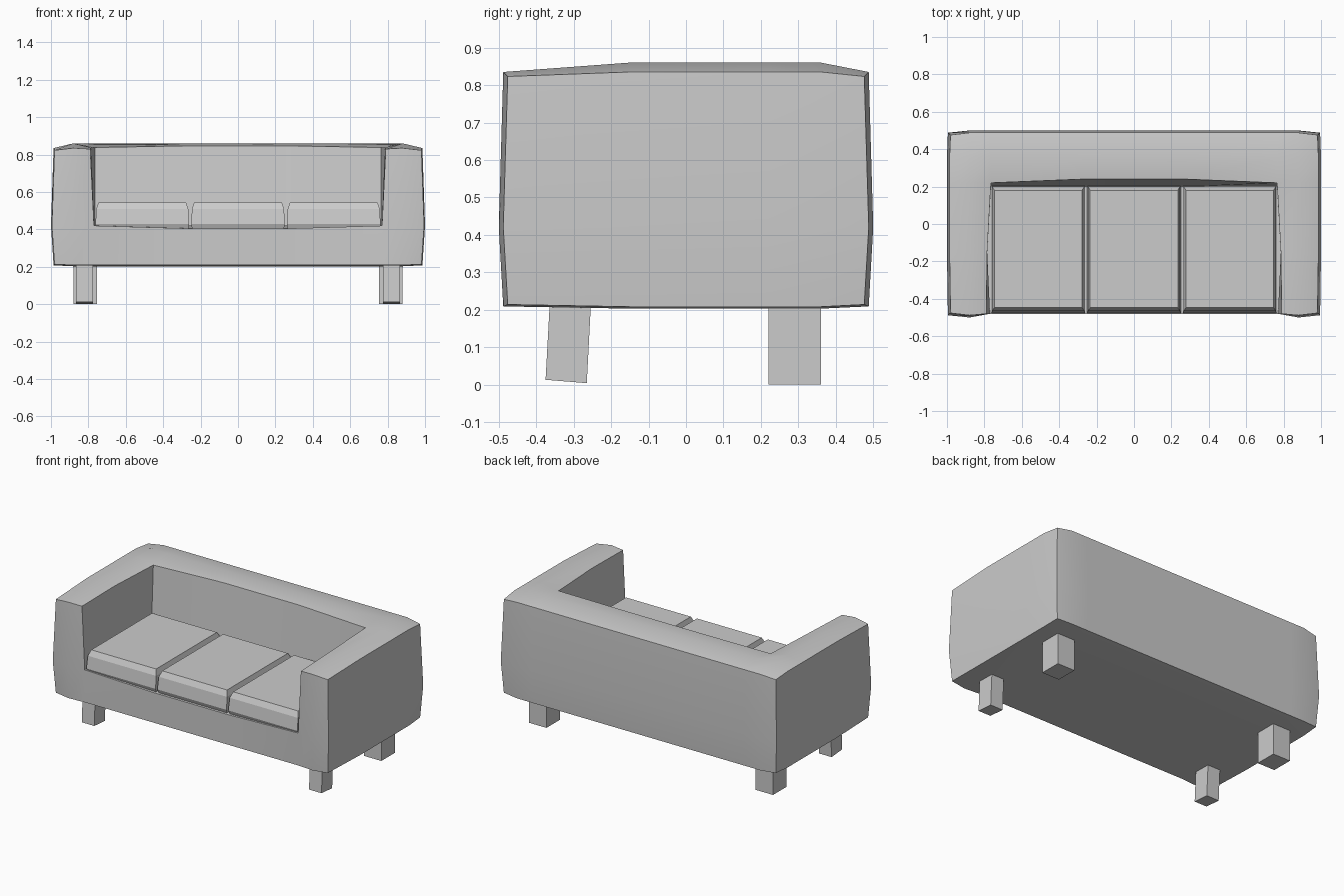
import bpy, bmesh
from mathutils import Vector

if "Cube" in bpy.data.objects:
    bpy.data.objects.remove(bpy.data.objects["Cube"])

XS = [-1, -0.88, -0.77, -0.27, 0.27, 0.77, 0.88, 1]
YS = [-0.5, -0.15, 0.22, 0.36, 0.5]
ZS = [0.203, 0.42, 0.86]


def finish(name, bm, smooth=False):
    bmesh.ops.recalc_face_normals(bm, faces=bm.faces)
    mesh = bpy.data.meshes.new(name)
    bm.to_mesh(mesh)
    bm.free()
    ob = bpy.data.objects.new(name, mesh)
    bpy.context.collection.objects.link(ob)
    if smooth:
        bpy.ops.object.select_all(action='DESELECT')
        ob.select_set(True)
        bpy.context.view_layer.objects.active = ob
        bpy.ops.object.shade_smooth_by_angle(angle=0.35)
    return ob


def solid(i, j, k):
    inside = 0 <= i < 7 and 0 <= j < 4 and 0 <= k < 2
    return inside and not (2 <= i <= 4 and j < 2 and k == 1)


def padded(i, j, k):
    """Grid point pulled in near the edges, for a plump upholstered shape."""
    x, y, z = XS[i], YS[j], ZS[k]
    sx = 1 if x > 0 else -1
    side, end = i in (0, 7), j in (0, 4)
    if side:
        x -= sx * ((0.014 if k != 1 else 0) + (0.005 if end else 0))
    elif i in (2, 5):
        x = sx * (0.79 if k == 2 else 0.77, 0.785, 0.765, 0.765, 0.77)[j]
    if end:
        inset = (0.012 if k != 1 else 0) + (0.012 if side else 0)
        if j == 0 and 2 <= i <= 5:
            inset = 0.02
        y -= inset if j == 4 else -inset
    elif j == 2 and 2 <= i <= 5:
        y = 0.2 if k == 1 else (0.24 if i in (3, 4) else 0.22)
    if k == 2:
        z -= 0.025 * (side or end) + 0.012 * (side and end)
        if j <= 2 and 2 <= i <= 5:
            z = 0.83 if j == 0 else (0.847 if i in (3, 4) else 0.838)
    elif k == 0:
        z += 0.005 * side + 0.006 * end
    elif j == 0 and i in (3, 4):
        z = 0.405
    return Vector((x, y, z))


# Upholstered frame: base, arms and back in one shell
bm = bmesh.new()
verts = {}
for i in range(7):
    for j in range(4):
        for k in range(2):
            if not solid(i, j, k):
                continue
            for axis in range(3):
                for d in (0, 1):
                    n = [i, j, k]
                    n[axis] += 2 * d - 1
                    if solid(*n):
                        continue
                    face = []
                    for a, b in ((0, 0), (1, 0), (1, 1), (0, 1)):
                        p = [i, j, k]
                        p[axis] += d
                        p[(axis + 1) % 3] += a
                        p[(axis + 2) % 3] += b
                        p = tuple(p)
                        if p not in verts:
                            verts[p] = bm.verts.new(padded(*p))
                        face.append(verts[p])
                    bm.faces.new(face)
finish("sofa_frame", bm, True)


def loft(name, rings, smooth=False):
    """Stack of rectangles (x0, x1, y0, y1, z) joined into a closed solid."""
    bm = bmesh.new()
    loops = [[bm.verts.new((x, y, z)) for x, y in
              ((x0, y0), (x1, y0), (x1, y1), (x0, y1))]
             for x0, x1, y0, y1, z in rings]
    for a, b in zip(loops, loops[1:]):
        for s in range(4):
            t = (s + 1) % 4
            bm.faces.new((a[s], a[t], b[t], b[s]))
    bm.faces.new(loops[0][::-1])
    bm.faces.new(loops[-1])
    return finish(name, bm, smooth)


# Three seat cushions with sloped top edges
for n, c in enumerate((-0.512, 0, 0.512)):
    loft(f"seat_cushion_{n + 1}", [
        (c - 0.246, c + 0.246, -0.465, 0.205, 0.405),
        (c - 0.25, c + 0.25, -0.475, 0.205, 0.43),
        (c - 0.246, c + 0.246, -0.465, 0.20, 0.51),
        (c - 0.234, c + 0.234, -0.447, 0.18, 0.545)])

# Legs: upright thick back pair, slimmer raked front pair
for s, side in ((-1, "left"), (1, "right")):
    loft(f"back_leg_{side}", [(s * 0.755, s * 0.88, 0.22, 0.36, 0),
                              (s * 0.755, s * 0.88, 0.22, 0.36, 0.215)])
    leg = loft(f"front_leg_{side}",
               [(s * 0.775, s * 0.865, -0.375, -0.265, 0.009),
                (s * 0.775, s * 0.865, -0.364, -0.254, 0.215)])
    for v in leg.data.vertices:
        if v.co.z < 0.1:
            v.co.z = 0.013 if v.co.y < -0.3 else 0.004
